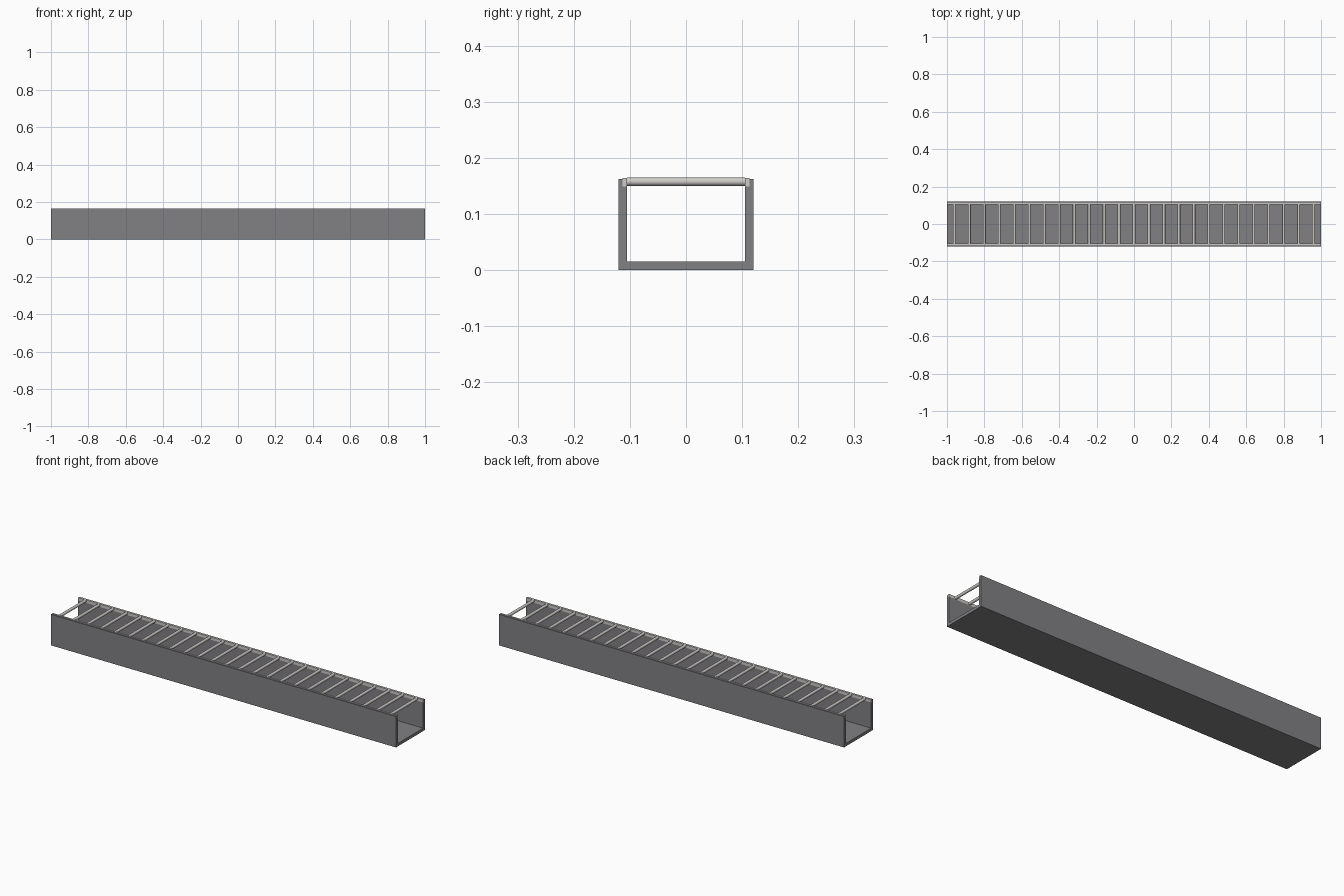
import bpy
import bmesh
from math import radians
from mathutils import Matrix

if "Cube" in bpy.data.objects:
    bpy.data.objects.remove(bpy.data.objects["Cube"], do_unlink=True)


def make_material(name, colour):
    mat = bpy.data.materials.new(name)
    mat.use_nodes = True
    mat.diffuse_color = (*colour, 1)
    mat.node_tree.nodes["Principled BSDF"].inputs["Base Color"].default_value = (*colour, 1)
    return mat


def add_object(name, bm, mat):
    mesh = bpy.data.meshes.new(name)
    bmesh.ops.recalc_face_normals(bm, faces=bm.faces)
    bm.to_mesh(mesh)
    bm.free()
    mesh.materials.append(mat)
    obj = bpy.data.objects.new(name, mesh)
    bpy.context.collection.objects.link(obj)
    return obj


def extrude_profile(name, points, mat):
    """Extrude a closed (y, z) profile along the full length."""
    bm = bmesh.new()
    face = bm.faces.new([bm.verts.new((-1, y, z)) for y, z in points])
    new = bmesh.ops.extrude_face_region(bm, geom=[face])["geom"]
    verts = [v for v in new if isinstance(v, bmesh.types.BMVert)]
    bmesh.ops.translate(bm, verts=verts, vec=(2, 0, 0))
    return add_object(name, bm, mat)


dark_grey = make_material("dark grey", (0.22, 0.22, 0.23))
light_grey = make_material("light grey", (0.62, 0.60, 0.58))

OUTER, INNER, GROOVE = 0.12, 0.105, 0.113
TOP, FLOOR, LEDGE = 0.162, 0.015, 0.149

# U-shaped channel with a rabbet along the top inside of each wall
half = [(OUTER, 0), (OUTER, TOP), (GROOVE, TOP), (GROOVE, LEDGE),
        (INNER, LEDGE), (INNER, FLOOR)]
extrude_profile("channel", half + [(-y, z) for y, z in reversed(half)], dark_grey)

# Light rails seated in the rabbets
for side, name in ((1, "back_rail"), (-1, "front_rail")):
    extrude_profile(name, [(side * y, z) for y, z in (
        (INNER, LEDGE), (GROOVE, LEDGE), (GROOVE, 0.164), (INNER, 0.164))], light_grey)

# Round rungs between the rails
RUNGS, SPACING, RADIUS = 25, 0.08, 0.0075
bm = bmesh.new()
for i in range(RUNGS):
    x = (i - (RUNGS - 1) / 2) * SPACING
    place = Matrix.Translation((x, 0, 0.1575)) @ Matrix.Rotation(radians(90), 4, "X")
    bmesh.ops.create_cone(bm, cap_ends=True, segments=20, radius1=RADIUS,
                          radius2=RADIUS, depth=2 * INNER, matrix=place)
rungs = add_object("rungs", bm, light_grey)
bpy.ops.object.select_all(action="DESELECT")
rungs.select_set(True)
bpy.context.view_layer.objects.active = rungs
bpy.ops.object.shade_smooth_by_angle(angle=radians(40))
